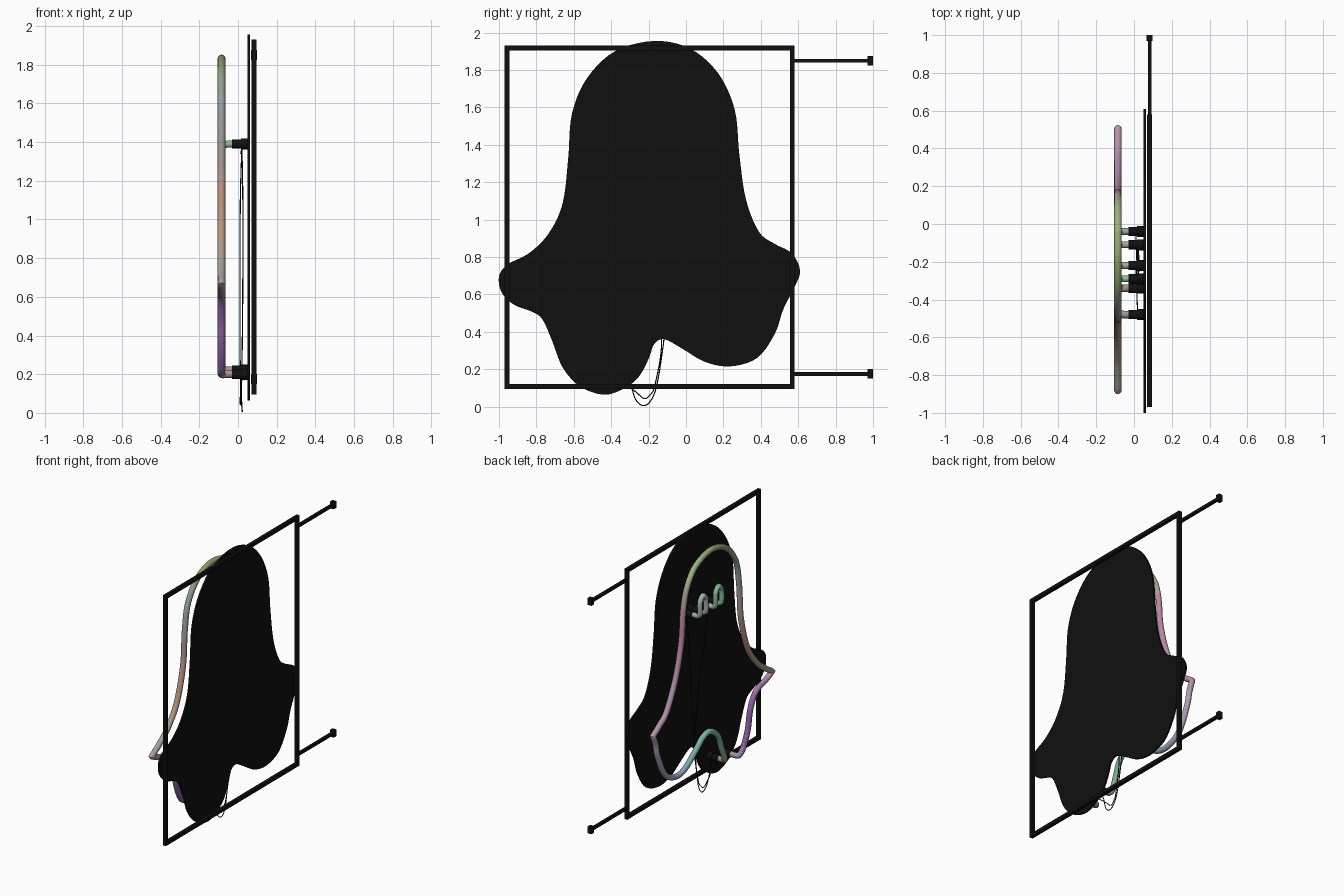
import bpy, bmesh, math
from mathutils import Vector

if "Cube" in bpy.data.objects:
    bpy.data.objects.remove(bpy.data.objects["Cube"])


def material(name, rgb):
    m = bpy.data.materials.new(name)
    m.diffuse_color = (*rgb, 1)
    m.use_nodes = True
    m.node_tree.nodes["Principled BSDF"].inputs["Base Color"].default_value = m.diffuse_color
    return m


BLACK = material("black", (0.005, 0.005, 0.005))


def finish(bm, name, mats, smooth=True):
    bmesh.ops.recalc_face_normals(bm, faces=bm.faces)
    me = bpy.data.meshes.new(name)
    bm.to_mesh(me)
    bm.free()
    for m in mats:
        me.materials.append(m)
    ob = bpy.data.objects.new(name, me)
    bpy.context.collection.objects.link(ob)
    if smooth:
        bpy.context.view_layer.objects.active = ob
        ob.select_set(True)
        bpy.ops.object.shade_smooth_by_angle(angle=math.radians(40))
        ob.select_set(False)
    return ob


def spline(pts, steps=6, closed=False):
    """Catmull-Rom curve through the points."""
    p = [Vector(q) for q in pts]
    n = len(p)
    get = (lambda i: p[i % n]) if closed else (lambda i: p[min(max(i, 0), n - 1)])
    out = []
    for i in range(n if closed else n - 1):
        a, b, c, d = (get(i + k) for k in (-1, 0, 1, 2))
        for s in range(steps):
            t = s / steps
            out.append(0.5 * (2 * b + (c - a) * t + (2 * a - 5 * b + 4 * c - d) * t * t
                              + (3 * b - a - 3 * c + d) * t ** 3))
    return out if closed else out + [p[-1]]


def sweep(name, path, r, mats, sides=16):
    """Round tube along a path, with its materials spread along the length."""
    bm = bmesh.new()
    n = len(path)
    tan = [(path[min(i + 1, n - 1)] - path[max(i - 1, 0)]).normalized() for i in range(n)]
    u = tan[0].orthogonal().normalized()
    rings = []
    for i, p in enumerate(path):
        if i:
            u = tan[i - 1].rotation_difference(tan[i]) @ u
        u = (u - tan[i] * u.dot(tan[i])).normalized()
        v = tan[i].cross(u)
        rings.append([bm.verts.new(p + r * (u * math.cos(a) + v * math.sin(a)))
                      for a in (2 * math.pi * k / sides for k in range(sides))])
    for i in range(n - 1):
        for k in range(sides):
            j = (k + 1) % sides
            f = bm.faces.new((rings[i][k], rings[i][j], rings[i + 1][j], rings[i + 1][k]))
            f.material_index = int(i / (n - 1) * len(mats))
    bm.faces.new(rings[0])
    bm.faces.new(rings[-1]).material_index = len(mats) - 1
    return finish(bm, name, mats)


def box(name, lo, hi):
    bm = bmesh.new()
    bmesh.ops.create_cube(bm, size=1)
    for v in bm.verts:
        v.co = Vector([(a + b) / 2 + c * (b - a) for a, b, c in zip(lo, hi, v.co)])
    return finish(bm, name, [BLACK], False)


def gradient(name, palette, count):
    mats = []
    for i in range(count):
        t = i / (count - 1) * (len(palette) - 1)
        k = min(int(t), len(palette) - 2)
        mats.append(material(f"{name}_{i}", Vector(palette[k]).lerp(Vector(palette[k + 1]), t - k)))
    return mats


# Backing plate cut to the ghost outline (y, z)
outline = [(-.17, 1.955), (.02, 1.915), (.17, 1.785), (.26, 1.59), (.285, 1.35), (.32, 1.11),
           (.39, .935), (.475, .87), (.565, .82), (.61, .725), (.575, .63), (.52, .52),
           (.475, .39), (.38, .26), (.235, .215), (.10, .24), (-.02, .31), (-.115, .36),
           (-.17, .335), (-.2, .255), (-.26, .15), (-.355, .085), (-.45, .065), (-.57, .11),
           (-.66, .21), (-.715, .35), (-.77, .47), (-.83, .51), (-.92, .545), (-.985, .61),
           (-1.0, .695), (-.955, .76), (-.84, .82), (-.735, .925), (-.66, 1.085),
           (-.63, 1.325), (-.61, 1.565), (-.53, 1.755), (-.38, 1.9)]
bm = bmesh.new()
face = bm.faces.new([bm.verts.new((.05, p.x, p.y)) for p in
                     spline([(y, z, 0) for y, z in outline], 5, True)])
ext = bmesh.ops.extrude_face_region(bm, geom=[face])
bmesh.ops.translate(bm, vec=(.013, 0, 0),
                    verts=[g for g in ext["geom"] if isinstance(g, bmesh.types.BMVert)])
finish(bm, "backing_plate", [BLACK])

# Rectangular frame behind the plate, with two wall arms
X0, X1, W = .07, .095, .025
for name, y0, y1, z0, z1 in (("frame_left", -.97, -.97 + W, .095, 1.93),
                             ("frame_right", .58 - W, .58, .095, 1.93),
                             ("frame_top", -.97 + W, .58 - W, 1.93 - W, 1.93),
                             ("frame_bottom", -.97 + W, .58 - W, .095, .095 + W)):
    box(name, (X0, y0, z0), (X1, y1, z1))
for tag, z in (("upper", 1.85), ("lower", .175)):
    box(f"{tag}_wall_arm", (.073, .57, z - .01), (.092, .975, z + .01))
    box(f"{tag}_wall_foot", (.067, .97, z - .025), (.098, 1.0, z + .025))

# Light tube: three smooth runs meeting at the two pointed hands
TX = -.085
END_A, END_B = (-.34, .22), (-.48, .2)


def tail(y, z):
    return [(-.068, y, z), (-.045, y, z), (-.02, y, z)]


def flat(pts):
    return [(TX, y, z) for y, z in pts]


run1 = tail(*END_A)[::-1] + flat([(-.325, .245), (-.29, .33), (-.245, .44), (-.155, .505), (-.07, .49),
                                  (0, .435), (.135, .34), (.25, .325), (.37, .39),
                                  (.45, .55), (.475, .65), (.505, .72)])
run2 = flat([(.505, .72), (.43, .77), (.345, .84), (.24, 1.05), (.175, 1.29), (.155, 1.5),
             (.11, 1.66), (.01, 1.78), (-.17, 1.832), (-.34, 1.78), (-.455, 1.64), (-.495, 1.45),
             (-.515, 1.2), (-.59, .95), (-.70, .8), (-.80, .72), (-.88, .67)])
run3 = flat([(-.88, .67), (-.80, .635), (-.69, .595), (-.625, .49), (-.595, .35), (-.545, .24),
             (-.497, .202)]) + tail(*END_B)
path = spline(run1)[:-1] + spline(run2)[:-1] + spline(run3)
palette = [(.38, .28, .24), (.40, .33, .25), (.18, .42, .28), (.22, .48, .40), (.2, .38, .42),
           (.36, .33, .5), (.45, .35, .5), (.45, .28, .38), (.42, .3, .45), (.5, .22, .34),
           (.32, .48, .24), (.25, .32, .12), (.30, .36, .40), (.50, .28, .2), (.36, .38, .3),
           (.45, .28, .42), (.28, .12, .36), (.24, .12, .32), (.35, .30, .40), (.38, .28, .24)]
sweep("ghost_light_tube", path, .02, gradient("tube", palette, 57))

# Eye tubes: upside-down U shapes whose ends turn back to the plate
EYE_Z = 1.39
for name, y0, y1, cols in (("left_eye_tube", -.29, -.22, [(.3, .5, .3), (.2, .5, .3), (.35, .45, .35)]),
                           ("right_eye_tube", -.11, -.04, [(.45, .35, .4), (.4, .45, .45), (.3, .4, .38)])):
    m = (y0 + y1) / 2
    pts = tail(y0, EYE_Z)[::-1] + flat([(y0, EYE_Z + .022), (y0, 1.48), (y0 + .01, 1.51), (m, 1.53),
                                        (y1 - .01, 1.51), (y1, 1.48), (y1, EYE_Z + .022)]) + tail(y1, EYE_Z)
    sweep(name, spline(pts), .018, gradient(name, cols, 9))

# Black end sleeves with a collar against the plate
ends = [END_A, END_B] + [(y, EYE_Z) for y in (-.29, -.22, -.11, -.04)]
for i, (y, z) in enumerate(ends):
    for part, x0, x1, r in (("end_sleeve", -.03, .03, .024), ("end_collar", .015, .051, .029)):
        sweep(f"{part}_{i + 1}", [Vector((x0, y, z)), Vector((x1, y, z))], r, [BLACK])

# Thin cables between the tube ends, drooping below the plate
cables = {
    "eye_link_cable": [(.02, -.11, 1.37), (.015, -.135, 1.345), (.015, -.195, 1.345), (.02, -.22, 1.37)],
    "long_cable": [(.02, -.04, 1.37), (.012, -.055, 1.1), (.01, -.085, .7), (.01, -.118, .36),
                   (.015, -.155, .12), (.02, -.19, .03), (.022, -.23, .006), (.02, -.27, .04),
                   (.015, -.30, .13), (.02, -.34, .2)],
    "short_cable": [(.02, -.29, 1.37), (.025, -.25, 1.1), (.025, -.17, .7), (.022, -.13, .36),
                    (.018, -.165, .12), (.015, -.195, .06), (.012, -.225, .044), (.012, -.27, .08),
                    (.015, -.37, .16), (.02, -.48, .185)],
}
for name, pts in cables.items():
    sweep(name, spline(pts, 8), .003, [BLACK], 8)
